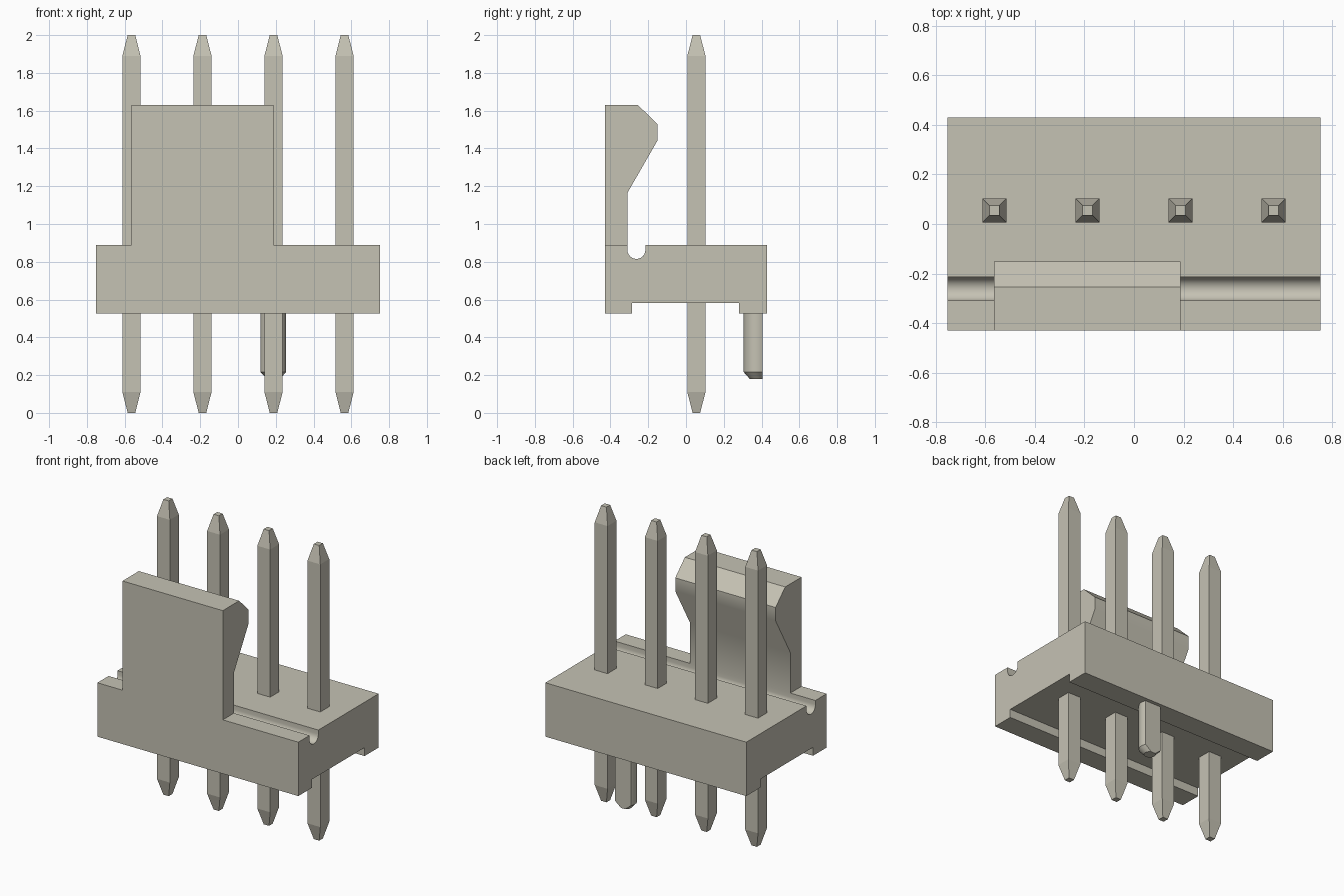
import bpy, bmesh, math

if "Cube" in bpy.data.objects:
    bpy.data.objects.remove(bpy.data.objects["Cube"], do_unlink=True)

# Single warm grey plastic colour
mat = bpy.data.materials.new("warm grey")
mat.use_nodes = True
colour = (0.56, 0.54, 0.455, 1.0)
mat.diffuse_color = colour
bsdf = mat.node_tree.nodes["Principled BSDF"]
bsdf.inputs["Base Color"].default_value = colour
bsdf.inputs["Roughness"].default_value = 0.6


def finish(bm, name, smooth=False):
    bmesh.ops.remove_doubles(bm, verts=bm.verts, dist=1e-5)
    bmesh.ops.recalc_face_normals(bm, faces=bm.faces)
    me = bpy.data.meshes.new(name)
    bm.to_mesh(me)
    bm.free()
    me.materials.append(mat)
    ob = bpy.data.objects.new(name, me)
    bpy.context.collection.objects.link(ob)
    if smooth:
        bpy.ops.object.select_all(action='DESELECT')
        ob.select_set(True)
        bpy.context.view_layer.objects.active = ob
        bpy.ops.object.shade_smooth_by_angle(angle=math.radians(30))
    return ob


def extrude_x(bm, profile, stations, skip=()):
    """Sweep a closed (y, z) profile along x; skip holds (segment, edge) gaps."""
    rings = [[bm.verts.new((x, y, z)) for y, z in profile] for x in stations]
    n = len(profile)
    for s in range(len(rings) - 1):
        for i in range(n):
            if (s, i) not in skip:
                j = (i + 1) % n
                bm.faces.new((rings[s][i], rings[s][j], rings[s + 1][j], rings[s + 1][i]))
    bm.faces.new(rings[0])
    bm.faces.new(rings[-1])


def loft(bm, sections):
    """Close a stack of equally sized rings of (x, y, z) points."""
    rings = [[bm.verts.new(p) for p in sec] for sec in sections]
    n = len(rings[0])
    for a, b in zip(rings, rings[1:]):
        for i in range(n):
            j = (i + 1) % n
            bm.faces.new((a[i], a[j], b[j], b[i]))
    bm.faces.new(rings[0])
    bm.faces.new(rings[-1])


# Housing: base with a round groove and an underside channel, plus the locking tab
LEFT, RIGHT = -0.565, 0.187
groove = [(-0.2625 + 0.0475 * math.cos(a), 0.8625 - 0.0475 * math.sin(a))
          for a in (math.pi * k / 12 for k in range(13))]
base = [(-0.43, 0.89), (-0.43, 0.525), (-0.285, 0.525), (-0.285, 0.582), (0.28, 0.582),
        (0.28, 0.525), (0.43, 0.525), (0.43, 0.89), (-0.215, 0.89)] + groove + [(-0.31, 0.89)]
tab = [(-0.31, 0.89), (-0.31, 1.165), (-0.152, 1.44), (-0.152, 1.53),
       (-0.255, 1.63), (-0.43, 1.63), (-0.43, 0.89)]
bm = bmesh.new()
extrude_x(bm, base, [-0.753, LEFT, RIGHT, 0.753], skip={(1, len(base) - 1)})
extrude_x(bm, tab, [LEFT, RIGHT], skip={(0, len(tab) - 1)})
bmesh.ops.remove_doubles(bm, verts=bm.verts, dist=1e-5)
bmesh.ops.dissolve_limit(bm, angle_limit=math.radians(1), verts=bm.verts, edges=bm.edges)
finish(bm, "housing", smooth=True)

# Square contact pins with tapered tips at both ends
for k in range(4):
    cx, cy = -0.564 + 0.376 * k, 0.055
    bm = bmesh.new()
    loft(bm, [[(cx + sx * r, cy + sy * r, z) for sx, sy in ((-1, -1), (1, -1), (1, 1), (-1, 1))]
              for z, r in ((0, 0.02), (0.11, 0.048), (1.89, 0.048), (2, 0.02))])
    finish(bm, f"pin_{k + 1}")

# Locating peg: round post with a flat back and a chamfered foot
def peg_ring(z, r):
    cx, cy, back = 0.187, 0.3735, 0.406
    a = math.asin((back - cy) / r)
    return [(cx + r * math.cos(t), cy + r * math.sin(t), z)
            for t in (math.pi - a + (math.pi + 2 * a) * i / 20 for i in range(21))]


bm = bmesh.new()
loft(bm, [peg_ring(0.18, 0.036), peg_ring(0.216, 0.068), peg_ring(0.535, 0.068)])
finish(bm, "locating_peg", smooth=True)
